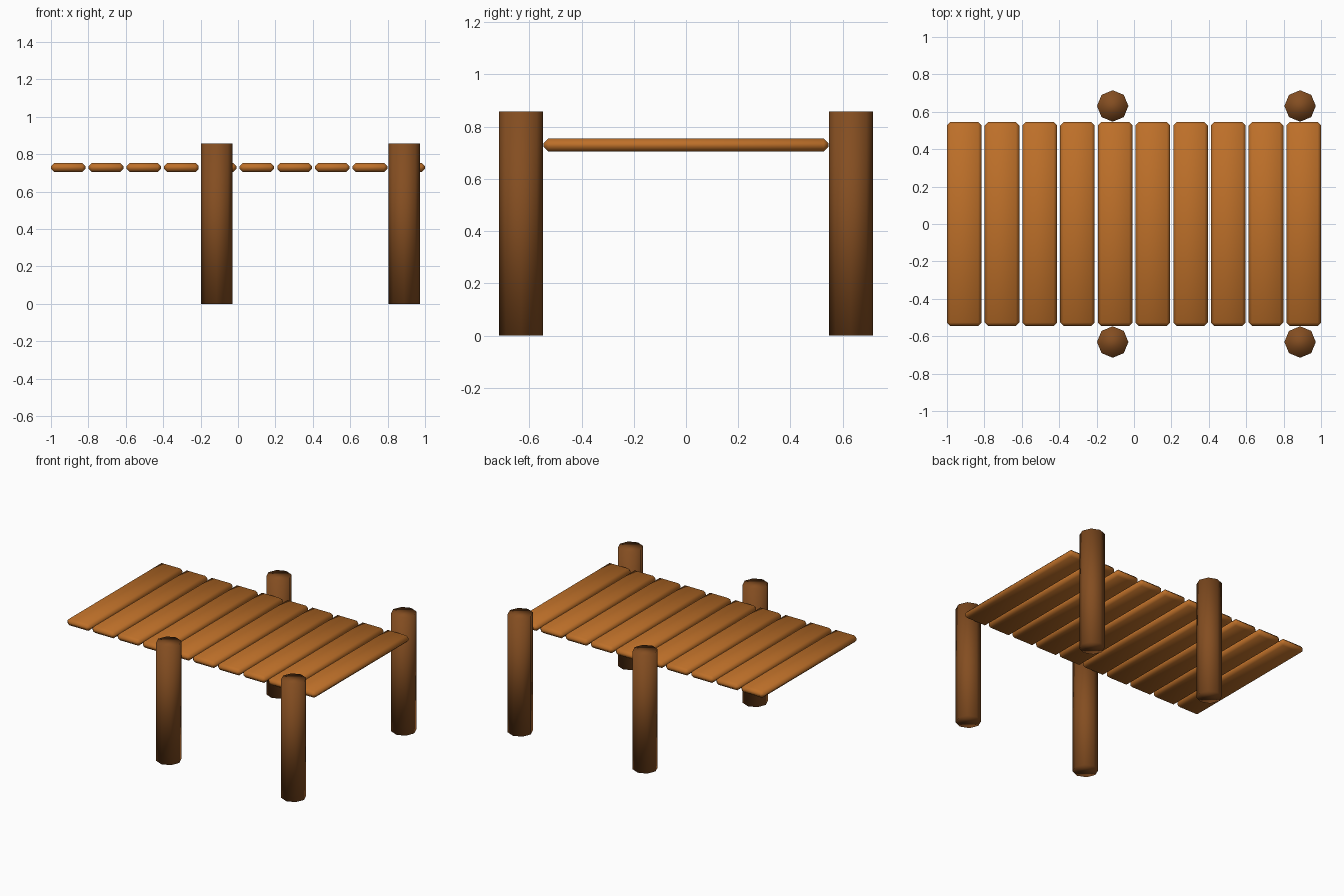
import bpy

if "Cube" in bpy.data.objects:
    bpy.data.objects.remove(bpy.data.objects["Cube"])

def material(name, color):
    m = bpy.data.materials.new(name)
    m.diffuse_color = color
    m.use_nodes = True
    m.node_tree.nodes["Principled BSDF"].inputs["Base Color"].default_value = m.diffuse_color
    return m

plank_mat = material("plank_wood", (0.51, 0.16, 0.022, 1))
post_mat = material("post_wood", (0.23, 0.075, 0.015, 1))

# Deck planks: ten chamfered boards laid across the pier
COUNT, WIDTH = 10, 0.185
pitch = (2.0 - WIDTH) / (COUNT - 1)
for i in range(COUNT):
    bpy.ops.mesh.primitive_cube_add(size=1, location=(-1 + WIDTH / 2 + i * pitch, 0, 0.729))
    plank = bpy.context.object
    plank.name = f"deck_plank_{i + 1}"
    plank.scale = (WIDTH, 1.09, 0.05)
    bpy.ops.object.transform_apply(location=False, rotation=False, scale=True)
    bevel = plank.modifiers.new("chamfer", 'BEVEL')
    bevel.width = 0.018
    bevel.segments = 1
    bpy.ops.object.shade_smooth()
    plank.data.materials.append(plank_mat)

# Support posts: eight-sided, two along each side of the deck
HEIGHT = 0.857
for x, row in ((-0.114, "middle"), (0.888, "end")):
    for y, side in ((-0.631, "front"), (0.631, "back")):
        bpy.ops.mesh.primitive_cylinder_add(vertices=8, radius=0.084, depth=HEIGHT,
                                            location=(x, y, HEIGHT / 2))
        post = bpy.context.object
        post.name = f"{side}_{row}_post"
        bpy.ops.object.shade_smooth()
        post.data.materials.append(post_mat)
